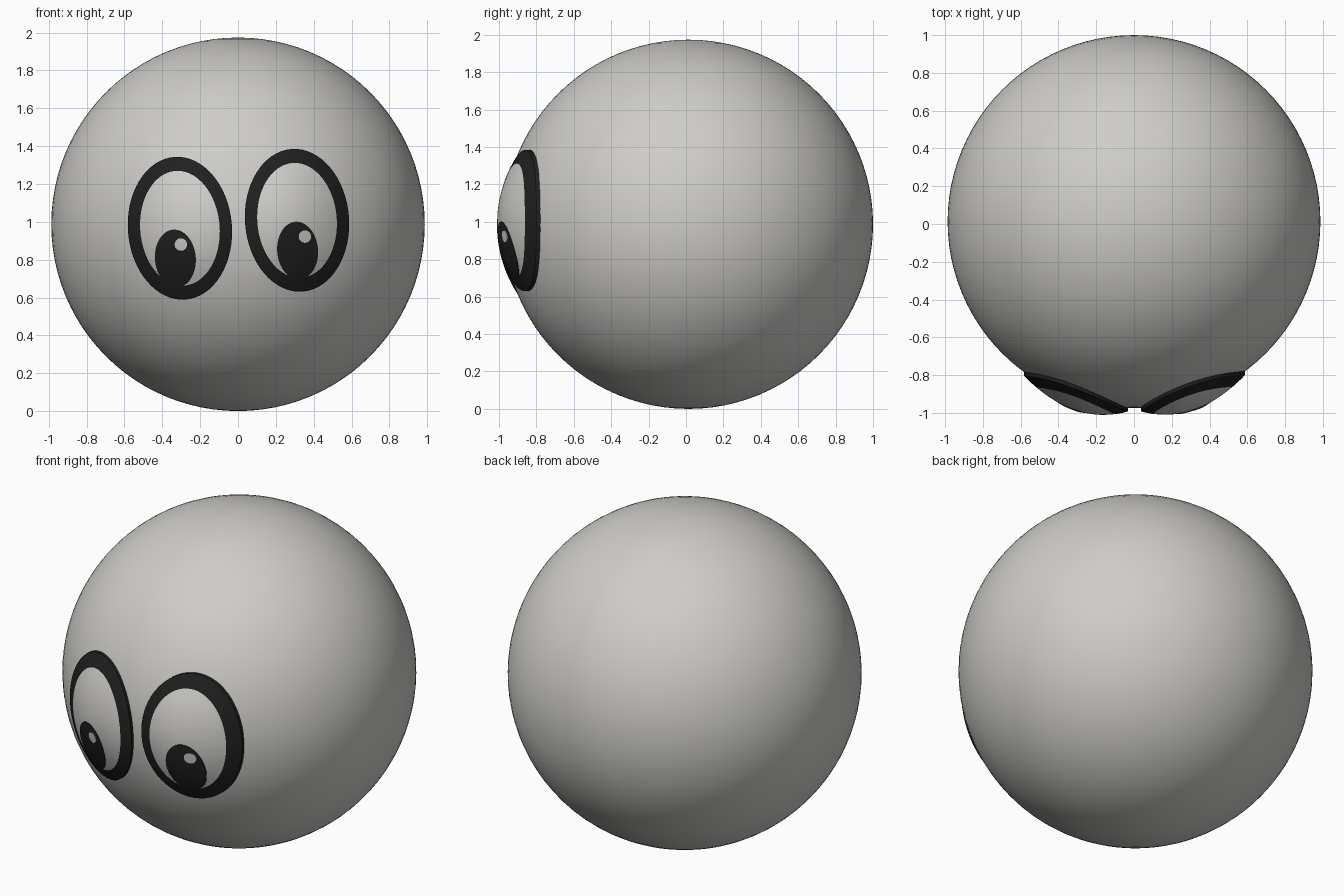
import bpy, bmesh, math

if "Cube" in bpy.data.objects:
    bpy.data.objects.remove(bpy.data.objects["Cube"])

R, CY, CZ = 0.987, 0.013, 0.987      # body radius and centre
TILT = math.radians(4.5)             # both eyes lean the same way
EYE_A, EYE_B = 0.275, 0.378          # outer half sizes of an eye


def material(name, rgb):
    m = bpy.data.materials.new(name)
    m.diffuse_color = (*rgb, 1)
    m.use_nodes = True
    m.node_tree.nodes["Principled BSDF"].inputs["Base Color"].default_value = m.diffuse_color
    return m


grey = material("warm grey", (0.62, 0.61, 0.58))
black = material("black", (0.014, 0.014, 0.014))


def tilted(cx, cz, u, v):
    c, s = math.cos(TILT), math.sin(TILT)
    return cx + u * c - v * s, cz + u * s + v * c


def front_y(x, z):
    return CY - math.sqrt(max(R * R - x * x - (z - CZ) ** 2, 0))


def bulge(eye, x, z):
    """Height of the domed eyeball above the body."""
    dx, dz = x - eye[0], z - eye[1]
    c, s = math.cos(TILT), math.sin(TILT)
    u, v = dx * c + dz * s, -dx * s + dz * c
    r2 = (u / EYE_A) ** 2 + (v / EYE_B) ** 2
    return 0.018 + 0.044 * max(0, 1 - r2)


def patch(name, eye, centre, inner, outer, lift, mat, rings=8, segs=64, skirt=0.01):
    """Elliptical plate (or band, if inner is non-zero) wrapped over the eye."""
    bm = bmesh.new()
    loops = []
    for i in range(rings + 2):
        t = min(i / rings, 1)
        a = inner[0] + (outer[0] - inner[0]) * t
        b = inner[1] + (outer[1] - inner[1]) * t
        drop = skirt if i > rings else 0          # last loop closes the rim
        if a < 1e-6:
            x, z = centre
            loops.append([bm.verts.new((x, front_y(x, z) - bulge(eye, x, z) - lift, z))])
            continue
        loop = []
        for k in range(segs):
            w = 2 * math.pi * k / segs
            x, z = tilted(*centre, a * math.cos(w), b * math.sin(w))
            y = front_y(x, z) - bulge(eye, x, z) - lift + drop
            loop.append(bm.verts.new((x, y, z)))
        loops.append(loop)
    for p, q in zip(loops, loops[1:]):
        for k in range(segs):
            n = (k + 1) % segs
            if len(p) == 1:
                bm.faces.new((p[0], q[k], q[n]))
            else:
                bm.faces.new((p[k], q[k], q[n], p[n]))
    bm.normal_update()
    # front must face -y
    if sum(f.normal.y * f.calc_area() for f in bm.faces) > 0:
        bmesh.ops.reverse_faces(bm, faces=bm.faces[:])
    me = bpy.data.meshes.new(name)
    bm.to_mesh(me)
    bm.free()
    me.materials.append(mat)
    ob = bpy.data.objects.new(name, me)
    bpy.context.collection.objects.link(ob)
    smooth(ob)


def smooth(ob):
    bpy.ops.object.select_all(action='DESELECT')
    ob.select_set(True)
    bpy.context.view_layer.objects.active = ob
    bpy.ops.object.shade_smooth_by_angle(angle=math.radians(40))


# Round body
bpy.ops.mesh.primitive_uv_sphere_add(segments=96, ring_count=48, radius=R, location=(0, CY, CZ))
body = bpy.context.object
body.name = "body"
body.data.materials.append(grey)
smooth(body)

# Eyes: eye centre, pupil centre, glint centre
EYES = {
    "right": ((-0.307, 0.966), (-0.331, 0.806), (-0.302, 0.880)),
    "left": ((0.312, 1.008), (0.315, 0.848), (0.354, 0.922)),
}
for side, (eye, pupil, glint) in EYES.items():
    patch(side + "_eyeball", eye, eye, (0, 0), (0.215, 0.31), 0, grey, rings=12)
    patch(side + "_eye_outline", eye, eye, (0.210, 0.304), (EYE_A, EYE_B), 0.001, black,
          rings=4, skirt=0.03)
    patch(side + "_pupil", eye, pupil, (0, 0), (0.108, 0.153), 0.004, black)
    patch(side + "_glint", eye, glint, (0, 0), (0.033, 0.033), 0.008, grey, rings=3, segs=32)
